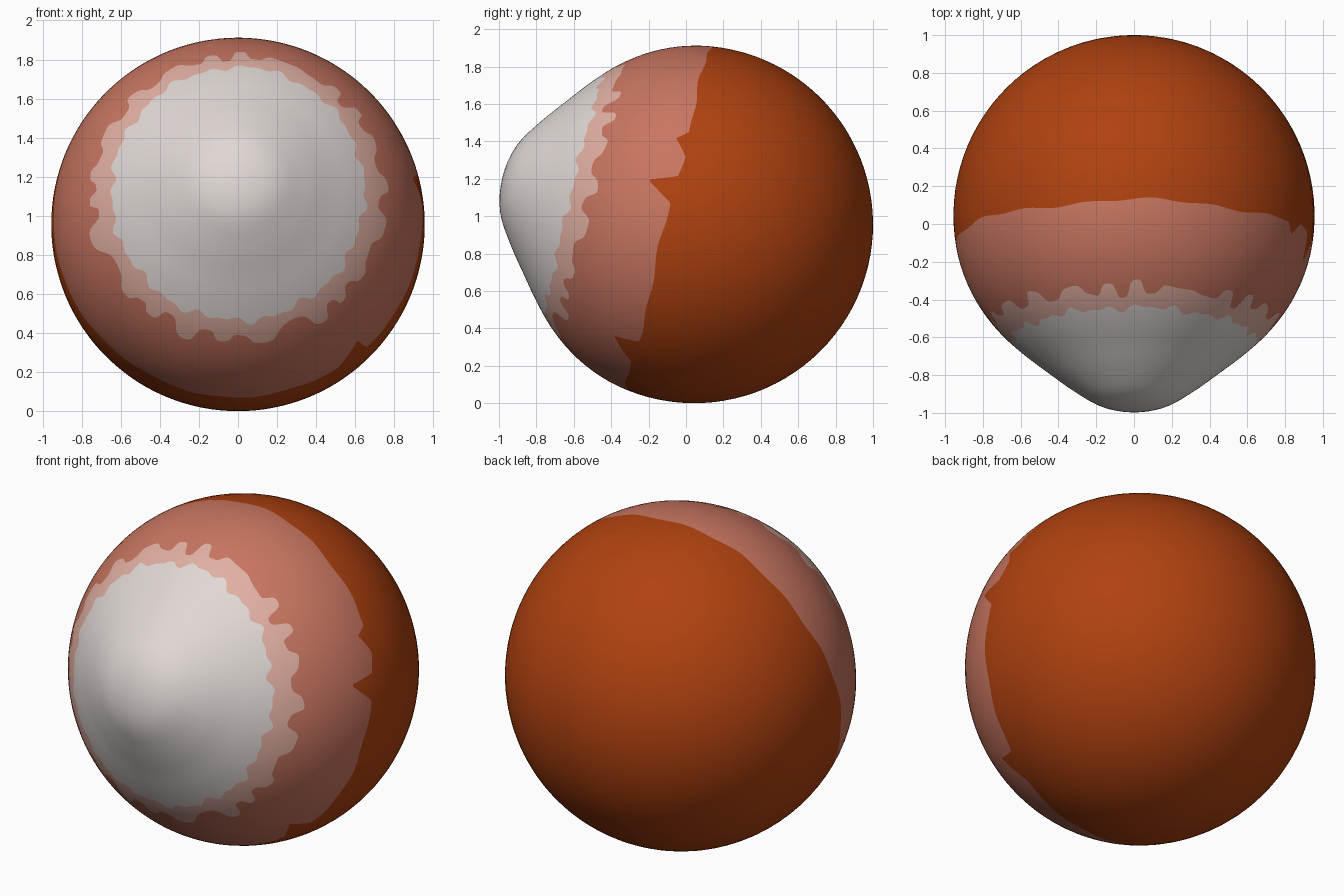
import bpy, bmesh, math
from mathutils import Vector

if "Cube" in bpy.data.objects:
    bpy.data.objects.remove(bpy.data.objects["Cube"])

CENTRE = Vector((0, 0.044, 0.956))
TILT = math.radians(13.7)                      # the bulge looks slightly upward
AXIS = Vector((0, -math.cos(TILT), math.sin(TILT)))
UP = Vector((0, math.sin(TILT), math.cos(TILT)))
SIDE = Vector((1, 0, 0))
SEGMENTS = 480

# Radius of the ball against the angle from the bulge axis
PROFILE = [(0, 1.056), (10, 1.040), (20, 0.988), (30, 0.950), (40, 0.939),
           (50, 0.943), (65, 0.952), (80, 0.956), (180, 0.956)]


def radius(angle):
    """Smooth (Hermite) interpolation of the profile."""
    def slope(i):
        if i == 0 or i >= len(PROFILE) - 2:
            return 0.0
        (a, p), (b, q) = PROFILE[i - 1], PROFILE[i + 1]
        return (q - p) / (b - a)
    for i in range(len(PROFILE) - 1):
        (a, p), (b, q) = PROFILE[i], PROFILE[i + 1]
        if angle <= b:
            h = b - a
            t = (angle - a) / h
            return (p * (1 + 2 * t) * (1 - t) ** 2 + slope(i) * h * t * (1 - t) ** 2
                    + q * t * t * (3 - 2 * t) + slope(i + 1) * h * t * t * (t - 1))
    return PROFILE[-1][1]


def wave(phi, count, phase=0.0):
    return math.sin(count * phi + phase)


def notch(phi, at, before, after):
    """Pointed dent that falls off over the given degrees on each side."""
    d = math.degrees(phi) - at
    return max(0.0, 1 - abs(d) / (before if d < 0 else after))


# Ragged colour borders, as degrees from the axis for each direction around it
def white_edge(phi):
    return (44.4 + 0.8 * math.cos(2 * phi) + 0.8 * wave(phi, 23, 0.7)
            + 0.6 * wave(phi, 37, 2.0) + 0.5 * wave(phi, 9))


def scallop_edge(phi):
    wobble = phi + 0.06 * wave(phi, 5, 1.0) + 0.04 * wave(phi, 8)
    lobes = math.tanh(2.0 * wave(wobble, 22)) * (2.2 + 0.8 * wave(phi, 7, 2.0))
    return 52.2 + lobes + 0.7 * wave(phi, 13, 0.4)


def pink_edge(phi):
    return (81.2 + 0.6 * wave(phi, 6, 1.0) + 0.4 * wave(phi, 17)
            - 9 * notch(phi, 79, 3, 6) - 4 * notch(phi, 63, 3, 6)
            - 8 * notch(phi, 138, 2, 9))


def material(name, colour):
    m = bpy.data.materials.new(name)
    m.diffuse_color = (*colour, 1)
    m.use_nodes = True
    m.node_tree.nodes["Principled BSDF"].inputs["Base Color"].default_value = m.diffuse_color
    return m


MATERIALS = [material("off_white", (0.74, 0.685, 0.665)),
             material("pale_pink", (0.75, 0.43, 0.36)),
             material("dusty_pink", (0.58, 0.18, 0.119)),
             material("burnt_orange", (0.43, 0.054, 0.005))]

# Ball: rings of faces that follow the borders, one colour per band
BORDERS = [lambda p: 0.0, white_edge, scallop_edge, pink_edge, lambda p: 180.0]
RINGS = [18, 4, 10, 28]

bm = bmesh.new()


def point(theta, phi):
    t = math.radians(theta)
    direction = AXIS * math.cos(t) + (UP * math.cos(phi) + SIDE * math.sin(phi)) * math.sin(t)
    return bm.verts.new(CENTRE + direction * radius(theta))


front, back = point(0, 0), point(180, 0)
previous = None
for band, count in enumerate(RINGS):
    inner, outer = BORDERS[band], BORDERS[band + 1]
    for k in range(1, count + 1):
        last = band == len(RINGS) - 1 and k == count
        ring = None
        if not last:
            ring = []
            for s in range(SEGMENTS):
                phi = 2 * math.pi * s / SEGMENTS
                a, b = inner(phi), outer(phi)
                ring.append(point(a + (b - a) * k / count, phi))
        for s in range(SEGMENTS):
            n = (s + 1) % SEGMENTS
            if previous is None:
                corners = (front, ring[s], ring[n])
            elif last:
                corners = (previous[s], back, previous[n])
            else:
                corners = (previous[s], ring[s], ring[n], previous[n])
            face = bm.faces.new(corners)
            face.material_index = band
            face.smooth = True
        previous = ring

bmesh.ops.recalc_face_normals(bm, faces=bm.faces)
mesh = bpy.data.meshes.new("eyeball")
bm.to_mesh(mesh)
bm.free()
for m in MATERIALS:
    mesh.materials.append(m)
bpy.context.collection.objects.link(bpy.data.objects.new("eyeball", mesh))
